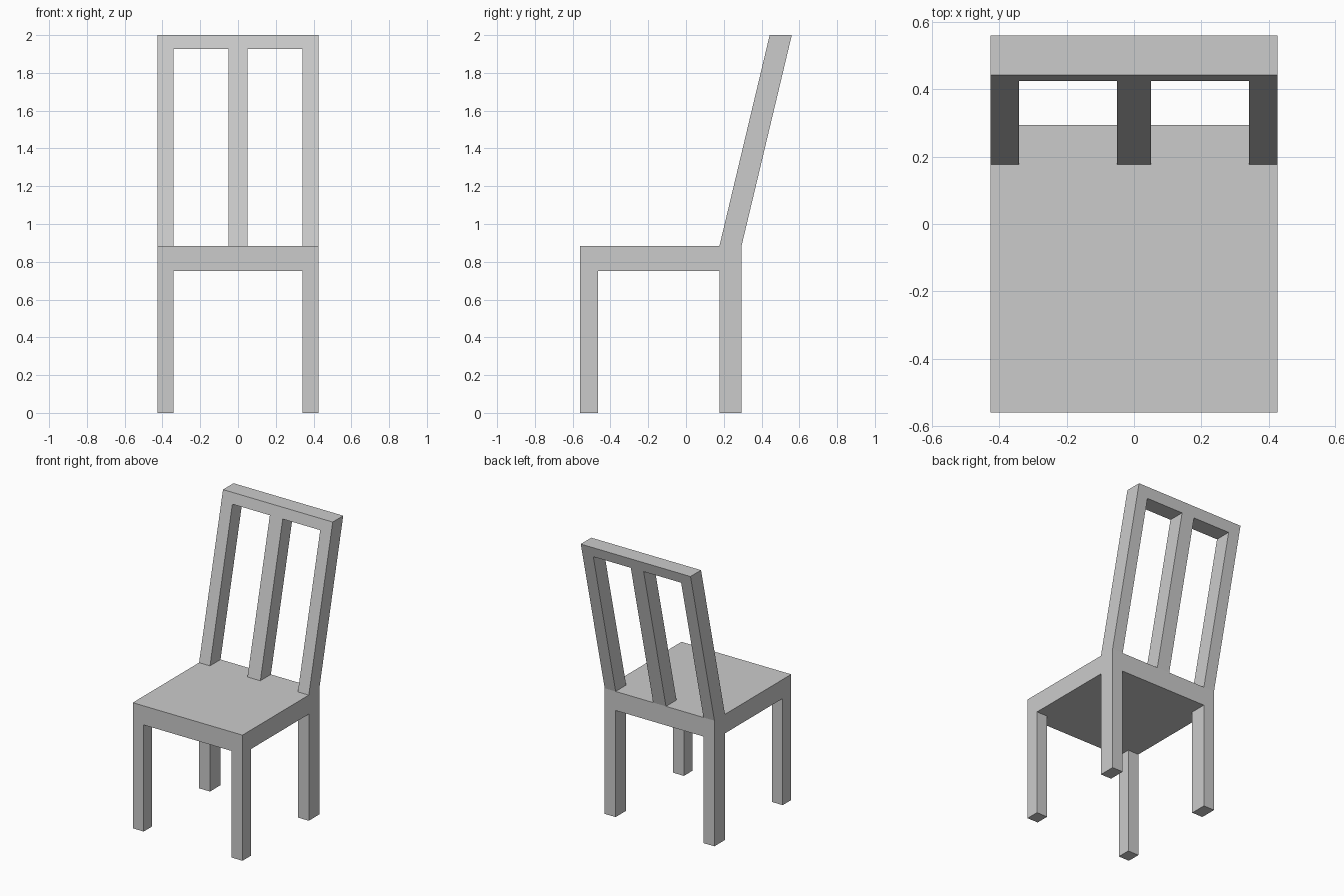
import bpy

if "Cube" in bpy.data.objects:
    bpy.data.objects.remove(bpy.data.objects["Cube"])

# Main dimensions
HALF_W, LEG_INNER, SLAT_HALF = 0.427, 0.342, 0.05
SEAT_BOTTOM, SEAT_TOP, RAIL_BOTTOM, TOP = 0.75, 0.884, 1.927, 2.0
FRONT, FRONT_LEG_BACK = -0.56, -0.465
POST_FRONT, POST_BACK = 0.177, 0.294
LEAN = (0.56 - POST_BACK) / (TOP - SEAT_TOP)


def extrude_profile(name, x0, x1, profile, mirror=False):
    """Extrude a (y, z) side profile from x0 to x1, optionally mirrored over x = 0."""
    n = len(profile)
    verts = [(x, y, z) for x in (x0, x1) for y, z in profile]
    faces = [tuple(reversed(range(n))), tuple(range(n, 2 * n))]
    faces += [(i, (i + 1) % n, n + (i + 1) % n, n + i) for i in range(n)]
    mesh = bpy.data.meshes.new(name)
    mesh.from_pydata(verts, [], faces)
    obj = bpy.data.objects.new(name, mesh)
    bpy.context.collection.objects.link(obj)
    if mirror:
        obj.modifiers.new("Mirror", 'MIRROR')
    return obj


def box_profile(y0, y1, z0, z1):
    return [(y0, z0), (y1, z0), (y1, z1), (y0, z1)]


def leaning_profile(z0, z1):
    d0, d1 = LEAN * (z0 - SEAT_TOP), LEAN * (z1 - SEAT_TOP)
    return [(POST_FRONT + d0, z0), (POST_BACK + d0, z0),
            (POST_BACK + d1, z1), (POST_FRONT + d1, z1)]


# Seat and legs
extrude_profile("seat", -HALF_W, HALF_W,
                box_profile(FRONT, POST_BACK, SEAT_BOTTOM, SEAT_TOP))
extrude_profile("front_legs", LEG_INNER, HALF_W,
                box_profile(FRONT, FRONT_LEG_BACK, 0, SEAT_BOTTOM), mirror=True)
extrude_profile("back_legs", LEG_INNER, HALF_W,
                box_profile(POST_FRONT, POST_BACK, 0, SEAT_BOTTOM), mirror=True)

# Leaning backrest: side posts, centre slat and top rail
extrude_profile("back_posts", LEG_INNER, HALF_W,
                leaning_profile(SEAT_TOP, RAIL_BOTTOM), mirror=True)
extrude_profile("back_slat", -SLAT_HALF, SLAT_HALF,
                leaning_profile(SEAT_TOP, RAIL_BOTTOM))
extrude_profile("top_rail", -HALF_W, HALF_W, leaning_profile(RAIL_BOTTOM, TOP))
